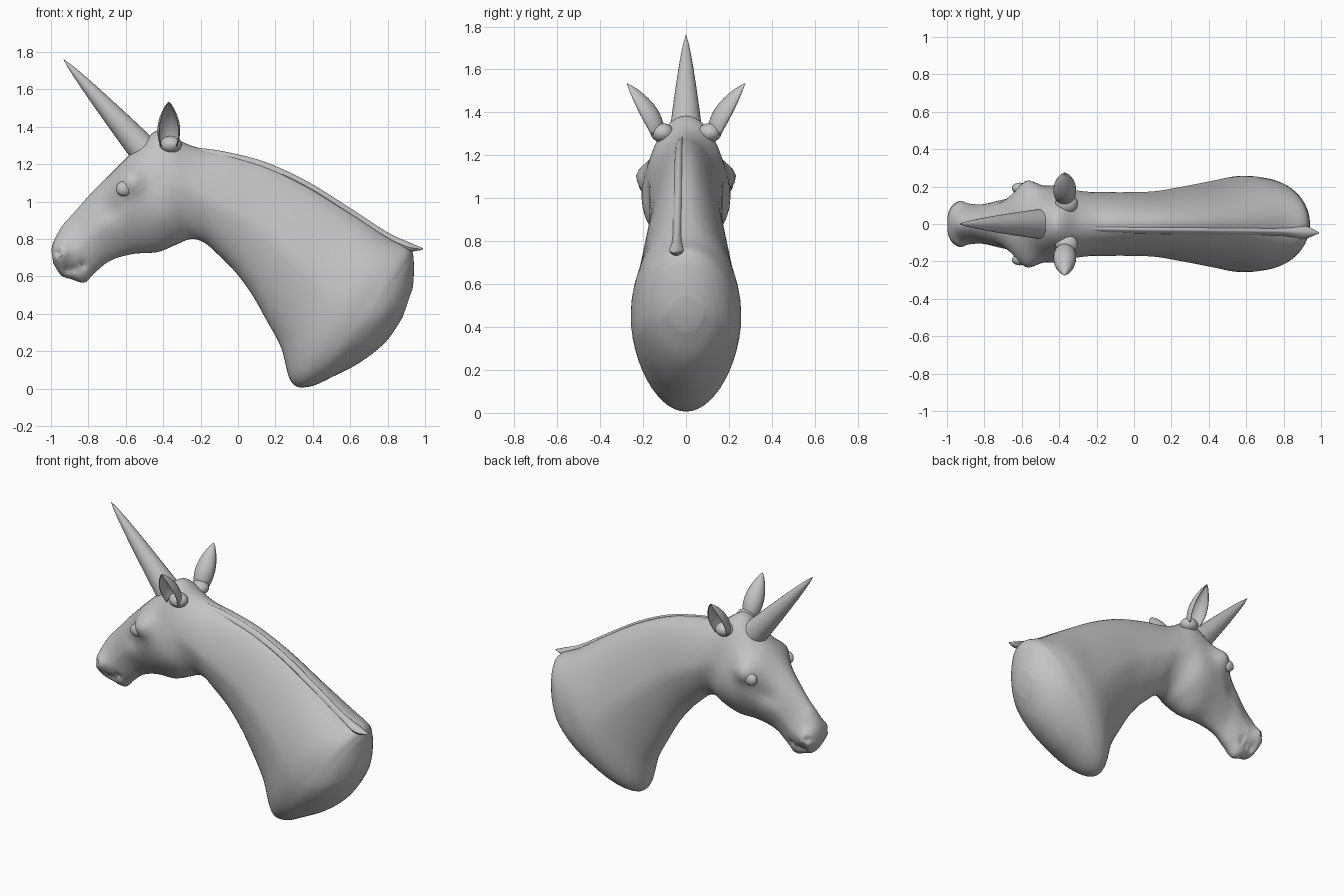
import bpy, bmesh, math
from mathutils import Vector, Matrix
from mathutils.bvhtree import BVHTree

if "Cube" in bpy.data.objects:
    bpy.data.objects.remove(bpy.data.objects["Cube"])

# One plain colour
grey = bpy.data.materials.new("soft_grey")
grey.use_nodes = True
colour = (0.55, 0.55, 0.55, 1)
grey.diffuse_color = colour
grey.node_tree.nodes["Principled BSDF"].inputs["Base Color"].default_value = colour


def finish(name, bm, angle=40):
    """Turn a bmesh into a named, coloured, smooth object."""
    bmesh.ops.recalc_face_normals(bm, faces=bm.faces)
    mesh = bpy.data.meshes.new(name)
    bm.to_mesh(mesh)
    bm.free()
    ob = bpy.data.objects.new(name, mesh)
    bpy.context.collection.objects.link(ob)
    mesh.materials.append(grey)
    bpy.ops.object.select_all(action='DESELECT')
    ob.select_set(True)
    bpy.context.view_layer.objects.active = ob
    bpy.ops.object.shade_smooth_by_angle(angle=math.radians(angle))
    return ob


def skin(rings, closed=True, caps=True):
    """Bridge rows of points into a surface."""
    bm = bmesh.new()
    rows = [[bm.verts.new(p) for p in ring] for ring in rings]
    n = len(rows[0])
    for a, b in zip(rows, rows[1:]):
        for i in range(n if closed else n - 1):
            j = (i + 1) % n
            bm.faces.new((a[i], a[j], b[j], b[i]))
    if caps:
        bm.faces.new(rows[0])
        bm.faces.new(rows[-1])
    return bm


def smooth_rows(rows, steps):
    """Catmull-Rom interpolation through rows of numbers."""
    out = []
    for i in range(len(rows) - 1):
        quad = (rows[max(i - 1, 0)], rows[i], rows[i + 1], rows[min(i + 2, len(rows) - 1)])
        for k in range(steps):
            t = k / steps
            out.append([b + t * (c - a) / 2 + t * t * (a - 2.5 * b + 2 * c - d / 2)
                        + t ** 3 * (1.5 * (b - c) + (d - a) / 2)
                        for a, b, c, d in zip(*quad)])
    return out + [rows[-1]]


def section(row, count, shift=0):
    """Closed outline between a top and a bottom point with three widths."""
    tx, tz, bx, bz, low, mid, high = row
    ring = []
    for k in range(count):
        a = 2 * math.pi * k / count
        h = (1 - math.cos(a)) / 2
        w = low + (mid - low) * 2 * h if h < .5 else mid + (high - mid) * (2 * h - 1)
        ring.append(Vector((bx + (tx - bx) * h, shift + w * math.sin(a), bz + (tz - bz) * h)))
    return ring


# Sections: top x, top z, bottom x, bottom z, low / middle / high half width
head = [
    (-.998, .74, -.988, .67, .04, .05, .04),
    (-.985, .79, -.945, .605, .08, .09, .08),
    (-.94, .87, -.89, .585, .09, .10, .08),
    (-.90, .915, -.82, .567, .08, .105, .085),
    (-.86, .96, -.765, .62, .09, .105, .09),
    (-.78, 1.05, -.68, .685, .09, .125, .12),
    (-.69, 1.14, -.56, .72, .12, .165, .17),
    (-.58, 1.25, -.43, .73, .16, .19, .19),
    (-.50, 1.33, -.33, .77, .18, .195, .18),
    (-.41, 1.385, -.25, .80, .16, .18, .16),
]
neck = [
    (-.30, 1.32, -.18, .78, .14, .17, .16),
    (-.20, 1.285, -.11, .72, .14, .17, .15),
    (-.05, 1.26, -.02, .63, .14, .17, .14),
    (.15, 1.205, .07, .51, .15, .175, .14),
    (.37, 1.10, .15, .37, .16, .20, .16),
    (.60, .955, .23, .22, .19, .23, .20),
    (.80, .82, .285, .035, .21, .255, .28),
    (.91, .765, .38, .01, .22, .25, .26),
    (.935, .72, .52, .07, .21, .235, .22),
    (.94, .67, .66, .145, .18, .20, .18),
    (.94, .61, .79, .25, .13, .14, .13),
    (.935, .54, .88, .38, .07, .08, .07),
]
# Sideways swellings and dents: x, z, radius, amount
swellings = [
    (-.58, 1.115, .08, .075), (-.40, .93, .13, .02),   # brow, cheek
    (-.68, .95, .06, -.02),                            # hollow below the eye
    (-.95, .73, .05, .035), (-.962, .725, .02, -.03),  # nostril and its opening
    (-.91, .635, .02, -.02), (-.87, .64, .02, -.02), (-.83, .66, .02, -.02),  # mouth
]

body_rings = []
for row in smooth_rows(head + neck, 6):
    ring = section(row, 48)
    for p in ring:
        for x, z, r, push in swellings:
            fall = math.exp(-((p.x - x) ** 2 + (p.z - z) ** 2) / r ** 2)
            p.y += push * fall * max(-1, min(1, p.y / .06))
    body_rings.append(ring)
body = skin(body_rings)
surface = BVHTree.FromBMesh(body)
finish("head_and_neck", body)


def side_y(x, z):
    """Half width of the body at a point seen from the side."""
    return surface.ray_cast(Vector((x, 2, z)), Vector((0, -1, 0)))[0].y


# Mane: low roll leaning to one side of the crest, ending in a point
crest = [(x, z + .003, x - .012, z - .045, .02, .022, .014) for x, z in
         [(-.20, 1.283), (-.05, 1.26), (.15, 1.207), (.37, 1.105), (.6, .962), (.8, .832)]]
crest = [(-.27, 1.29, -.27, 1.28, .004, .004, .004)] + crest
crest += [(.92, .78, .90, .735, .03, .035, .025), (.99, .75, .985, .742, .003, .003, .003)]
mane_rows = smooth_rows(crest, 4)
finish("mane", skin([section(r, 16, -.02 - .028 * i / len(mane_rows))
                     for i, r in enumerate(mane_rows)]))

# Horn: slightly swollen cone
base, tip = Vector((-.50, 0, 1.27)), Vector((-.932, 0, 1.76))
turn = (tip - base).to_track_quat('Z', 'Y')
horn_rings = []
for k in range(13):
    t = k / 12
    r = .08 * (1 - t) ** .75 + .001
    horn_rings.append([base.lerp(tip, t) + turn @ Vector((r * math.cos(a), r * math.sin(a), 0))
                       for a in [math.tau * i / 24 for i in range(24)]])
finish("horn", skin(horn_rings))


def ellipsoid(name, centre, size):
    bm = bmesh.new()
    move = Matrix.Translation(centre) @ Matrix.Diagonal((*size, 1))
    bmesh.ops.create_uvsphere(bm, u_segments=20, v_segments=12, radius=1, matrix=move)
    finish(name, bm)


for side, label in ((1, "left"), (-1, "right")):
    # Eye, set into the brow
    y = side_y(-.61, 1.07)
    ellipsoid(label + "_eye", (-.61, side * (y - .012), 1.068), (.043, .03, .04))

    # Ear: deep curved cup opening outwards, pointed at the tip
    rows = []
    for k in range(15):
        t = k / 14
        centre = Vector((-.37, side * (.145 + .13 * t ** 1.2), 1.30 + .235 * t))
        inward = Vector((0, -side * .9, .35))
        w = .06 * math.sin(math.pi * (.25 + .75 * t)) ** .8 + .001
        rows.append([centre + Vector((w * math.sin(p), 0, 0)) + inward * (w * math.cos(p))
                     for p in [math.radians(-115 + 230 * i / 16) for i in range(17)]])
    ear = finish(label + "_ear", skin(rows, closed=False, caps=False), 60)
    shell = ear.modifiers.new("thickness", 'SOLIDIFY')
    shell.thickness = .005

    # Swelling at the ear root
    ellipsoid(label + "_ear_root", (-.36, side * .11, 1.305), (.06, .055, .045))
